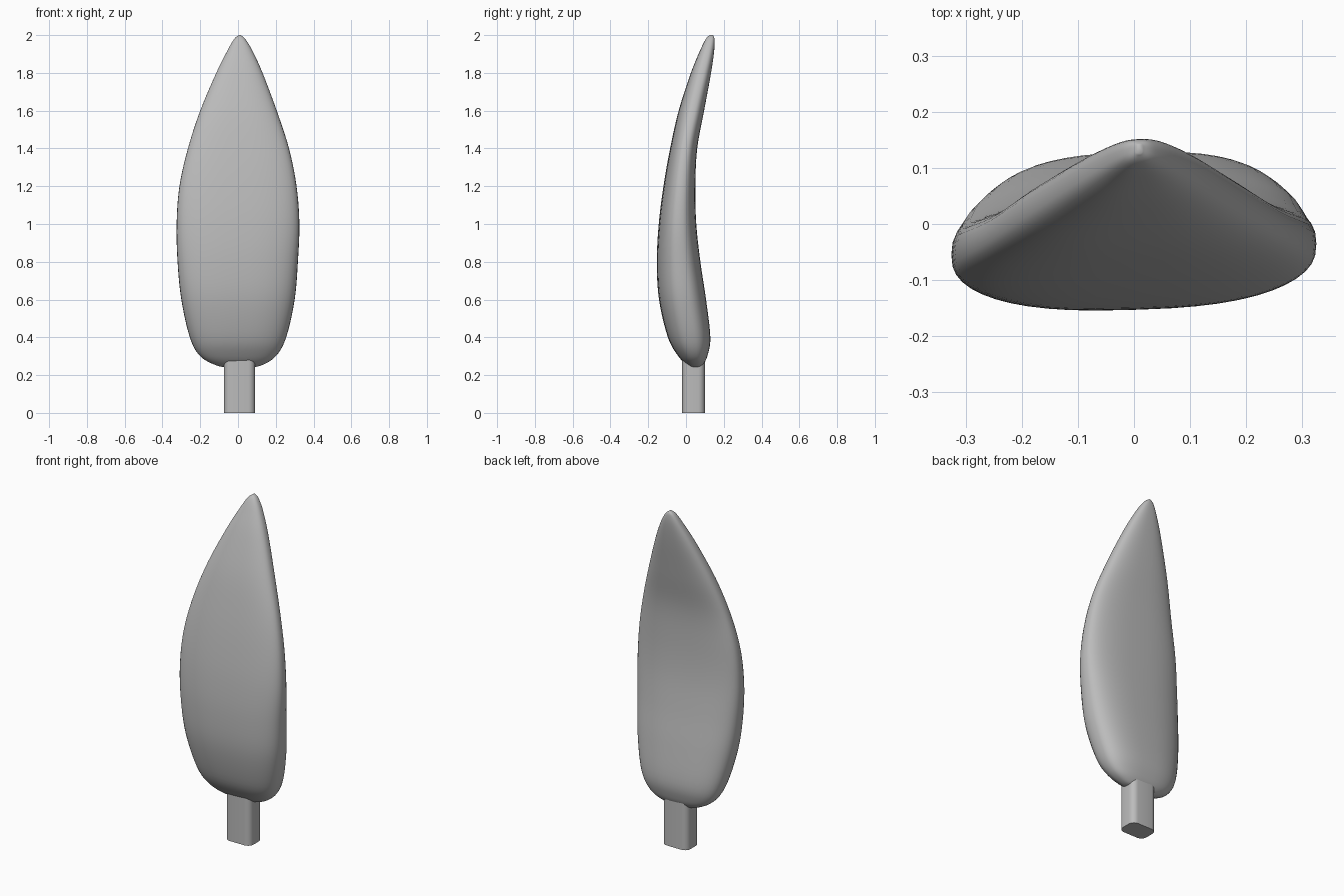
import bpy, bmesh, math
from mathutils import Vector

cube = bpy.data.objects.get("Cube")
if cube:
    bpy.data.objects.remove(cube, do_unlink=True)

grey = bpy.data.materials.new("plain grey")
grey.use_nodes = True
grey.diffuse_color = (0.5, 0.5, 0.5, 1)
grey.node_tree.nodes["Principled BSDF"].inputs["Base Color"].default_value = (0.5, 0.5, 0.5, 1)


def finish(name, bm, angle):
    bmesh.ops.recalc_face_normals(bm, faces=bm.faces)
    mesh = bpy.data.meshes.new(name)
    bm.to_mesh(mesh)
    bm.free()
    mesh.materials.append(grey)
    obj = bpy.data.objects.new(name, mesh)
    bpy.context.collection.objects.link(obj)
    bpy.ops.object.select_all(action='DESELECT')
    obj.select_set(True)
    bpy.context.view_layer.objects.active = obj
    bpy.ops.object.shade_smooth_by_angle(angle=math.radians(angle))
    return obj


def spline(a, b, c, d, t):
    return 0.5 * (2 * b + (c - a) * t + (2 * a - 5 * b + 4 * c - d) * t * t
                  + (3 * b - a - 3 * c + d) * t ** 3)


def superellipse(angle, power=2.6):
    c, s = math.cos(angle), math.sin(angle)
    e = 2 / power
    return math.copysign(abs(c) ** e, c), math.copysign(abs(s) ** e, s)


# Blade: height, left edge, right edge, front depth, back depth
SECTIONS = [Vector(s) for s in (
    (0.24, -0.04, 0.05, 0.035, 0.06),
    (0.25, -0.11, 0.12, 0.01, 0.085),
    (0.30, -0.20, 0.20, -0.04, 0.112),
    (0.40, -0.255, 0.255, -0.095, 0.128),
    (0.60, -0.30, 0.30, -0.142, 0.105),
    (0.80, -0.32, 0.317, -0.153, 0.075),
    (1.00, -0.325, 0.325, -0.143, 0.053),
    (1.20, -0.31, 0.31, -0.118, 0.048),
    (1.40, -0.265, 0.27, -0.083, 0.058),
    (1.60, -0.20, 0.205, -0.038, 0.095),
    (1.80, -0.115, 0.13, 0.026, 0.132),
    (1.92, -0.055, 0.075, 0.075, 0.149),
    (1.98, -0.02, 0.038, 0.105, 0.15),
    (2.00, 0.004, 0.014, 0.125, 0.142))]
SIDES, STEPS = 48, 5

rows = []
for i in range(len(SECTIONS) - 1):
    a, d = SECTIONS[max(i - 1, 0)], SECTIONS[min(i + 2, len(SECTIONS) - 1)]
    for k in range(STEPS):
        rows.append(spline(a, SECTIONS[i], SECTIONS[i + 1], d, k / STEPS))
rows.append(SECTIONS[-1])

bm = bmesh.new()
rings = []
for z, left, right, front, back in rows:
    ring = []
    for j in range(SIDES):
        u, v = superellipse(math.tau * j / SIDES)
        x = (left + right) / 2 + u * (right - left) / 2
        y = (front + back) / 2 + v * (back - front) / 2 + 0.03 * x
        ring.append(bm.verts.new((x, y, z)))
    rings.append(ring)
for low, high in zip(rings, rings[1:]):
    for j in range(SIDES):
        n = (j + 1) % SIDES
        bm.faces.new((low[j], low[n], high[n], high[j]))
bm.faces.new(rings[0])
bm.faces.new(rings[-1])
finish("blade", bm, 80)

# Stem: block with rounded upright edges
bm = bmesh.new()
bmesh.ops.create_cube(bm, size=1)
for v in bm.verts:
    v.co = (0.008 + v.co.x * 0.165, 0.04 + v.co.y * 0.12, 0.14 + v.co.z * 0.28)
upright = [e for e in bm.edges if abs(e.verts[0].co.z - e.verts[1].co.z) > 0.1]
bmesh.ops.bevel(bm, geom=upright, offset=0.035, segments=5, profile=0.5, affect='EDGES')
finish("stem", bm, 40)
